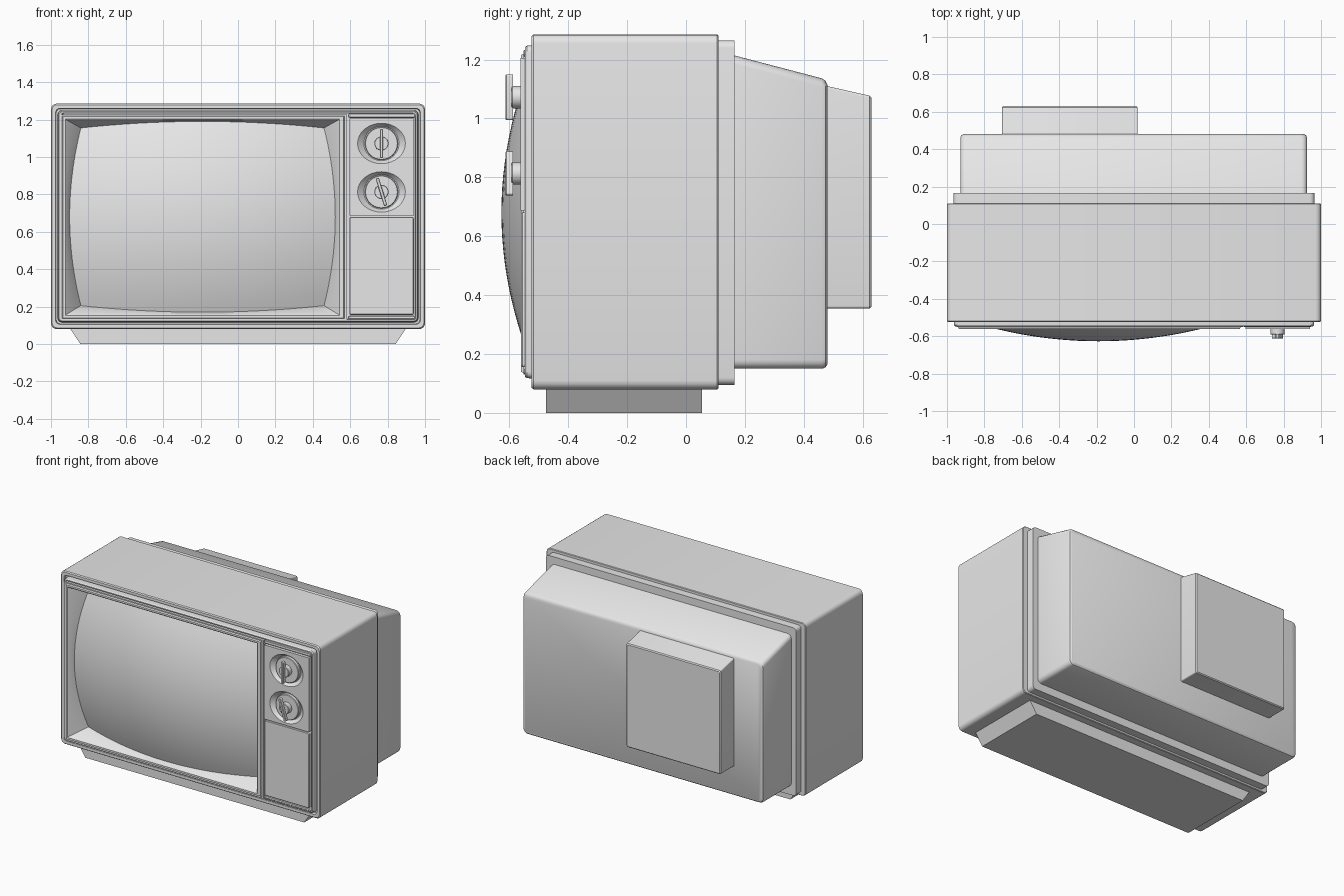
import bpy, bmesh, math
from mathutils import Vector

cube = bpy.data.objects.get("Cube")
if cube:
    bpy.data.objects.remove(cube, do_unlink=True)

grey = bpy.data.materials.new("light_grey")
grey.use_nodes = True
grey.diffuse_color = (0.8, 0.8, 0.8, 1)
grey.node_tree.nodes["Principled BSDF"].inputs["Base Color"].default_value = (0.8, 0.8, 0.8, 1)


def finish(name, bm, recalc=True):
    if recalc:
        bmesh.ops.recalc_face_normals(bm, faces=bm.faces)
    mesh = bpy.data.meshes.new(name)
    bm.to_mesh(mesh)
    bm.free()
    obj = bpy.data.objects.new(name, mesh)
    bpy.context.collection.objects.link(obj)
    mesh.materials.append(grey)
    bpy.ops.object.select_all(action='DESELECT')
    obj.select_set(True)
    bpy.context.view_layer.objects.active = obj
    bpy.ops.object.shade_smooth_by_angle(angle=math.radians(30))
    return obj


def loft(name, loops, cap_start=True, cap_end=True):
    """Skin a list of equally long point loops."""
    bm = bmesh.new()
    rows = [[bm.verts.new(p) for p in loop] for loop in loops]
    n = len(rows[0])
    for a, b in zip(rows, rows[1:]):
        for i in range(n):
            j = (i + 1) % n
            bm.faces.new((a[i], a[j], b[j], b[i]))
    if cap_start:
        bm.faces.new(rows[0])
    if cap_end:
        bm.faces.new(rows[-1])
    return finish(name, bm)


def rounded(x0, x1, z0, z1, r, y, steps=5):
    """Rounded rectangle standing in the xz plane."""
    pts = []
    corners = ((x1 - r, z1 - r), (x0 + r, z1 - r), (x0 + r, z0 + r), (x1 - r, z0 + r))
    for k, (cx, cz) in enumerate(corners):
        for i in range(steps):
            a = math.pi / 2 * (k + i / (steps - 1))
            pts.append((cx + r * math.cos(a), y, cz + r * math.sin(a)))
    return pts


def square_params(n):
    """Points around the unit square, counter-clockwise from its lower left corner."""
    t = [-1 + 2 * i / n for i in range(n)]
    return ([(s, -1) for s in t] + [(1, s) for s in t]
            + [(-s, 1) for s in t] + [(-1, -s) for s in t])


def rect_loop(x0, x1, z0, z1, y, n):
    return [((x0 + x1) / 2 + u * (x1 - x0) / 2, y, (z0 + z1) / 2 + v * (z1 - z0) / 2)
            for u, v in square_params(n)]


def slab(name, x0, x1, z0, z1, front, back, r=0.01, b=0.004):
    """Plate with rounded corners and a softened front edge."""
    return loft(name, [rounded(x0, x1, z0, z1, r, back),
                       rounded(x0, x1, z0, z1, r, front + b),
                       rounded(x0 + b, x1 - b, z0 + b, z1 - b, r - b / 2, front)])


# Cabinet with a rim groove, a raised inner frame and a shallow cavity
def cabinet_ring(inset, y, r):
    return rounded(-1 + inset, 1 - inset, 0.08 + inset, 1.285 - inset, r, y)


loft("cabinet", [cabinet_ring(i, y, r) for i, y, r in (
    (0.004, 0.11, 0.026), (0, 0.106, 0.03), (0, -0.518, 0.03), (0.006, -0.525, 0.027),
    (0.025, -0.525, 0.022), (0.028, -0.505, 0.022), (0.036, -0.505, 0.022),
    (0.038, -0.54, 0.022), (0.043, -0.547, 0.02), (0.05, -0.547, 0.02), (0.053, -0.42, 0.02))])

# Back flange, rear housing and rear tube cover
loft("back_flange", [rounded(-0.965, 0.965, 0.095, 1.265, 0.025, y) for y in (0.1, 0.165)])
loft("rear_housing", [rounded(-0.928 + i, 0.925 - i, 0.15 + i, top, 0.03, y) for i, top, y in (
    (0, 1.215, 0.16), (0, 1.136, 0.462), (0.004, 1.128, 0.473), (0.014, 1.115, 0.48))])
loft("rear_cover", [rounded(-0.705 + i, 0.02 - i, 0.355 + i, top, 0.008, y) for i, top, y in (
    (0, 1.112, 0.47), (0, 1.077, 0.624), (0.006, 1.07, 0.63))])

# Tapered base
loft("base", [[(sx * w, y, z) for sx, y in ((-1, -0.475), (1, -0.475), (1, 0.055), (-1, 0.055))]
              for w, z in ((0.843, 0), (0.9, 0.085))])


# Bulging picture tube
def tube_point(u, v):
    dx = u * (0.65 + 0.06 * (1 - v * v))
    dz = v * (0.475 + 0.035 * (1 - u * u))
    return Vector((-0.19 + dx, -0.627 + 0.22 * dx * dx + 0.39 * dz * dz, 0.68 + dz))


N = 24
bm = bmesh.new()
grid = [[bm.verts.new(tube_point(2 * i / N - 1, 2 * j / N - 1)) for i in range(N + 1)]
        for j in range(N + 1)]
for j in range(N):
    for i in range(N):
        bm.faces.new((grid[j][i], grid[j][i + 1], grid[j + 1][i + 1], grid[j + 1][i]))
finish("screen", bm, recalc=False)

# Screen surround, sloping from the tube edge out to a rectangular bezel
loft("screen_bezel", [[tube_point(u, v) for u, v in square_params(N)]]
     + [rect_loop(*ring, N) for ring in (
         (-0.918, 0.537, 0.158, 1.198, -0.557),
         (-0.923, 0.542, 0.153, 1.203, -0.561),
         (-0.935, 0.565, 0.14, 1.215, -0.561),
         (-0.94, 0.57, 0.135, 1.22, -0.552),
         (-0.949, 0.584, 0.131, 1.228, -0.552),
         (-0.949, 0.584, 0.131, 1.228, -0.43))], False, False)

# Control side: backing frame strips and the plain lower panel
slab("panel_top_strip", 0.588, 0.949, 1.209, 1.233, -0.552, -0.43)
slab("panel_bottom_strip", 0.588, 0.949, 0.131, 0.151, -0.552, -0.43, 0.008)
slab("lower_panel", 0.595, 0.94, 0.155, 0.68, -0.56, -0.43)

# Upper panel in two cells, each with a dished knob well and a pointer knob
KX = 0.767


def ellipse_loop(z, rx, rz, y, n):
    angles = [math.pi * 1.25 + math.tau * i / (4 * n) for i in range(4 * n)]
    return [(KX + rx * math.cos(a), y, z + rz * math.sin(a)) for a in angles]


def disc(name, z, radius, back, front):
    c = 0.003
    return loft(name, [ellipse_loop(z, r, r, y, 8) for r, y in (
        (radius, back), (radius, front + c), (radius - c, front))])


for label, z, z0, z1, tilt in (("upper", 1.072, 0.944, 1.205, 0), ("lower", 0.813, 0.688, 0.944, -17)):
    loft(label + "_knob_well", [
        rect_loop(0.595, 0.94, z0, z1, -0.43, 8),
        rect_loop(0.595, 0.94, z0, z1, -0.562, 8),
        ellipse_loop(z, 0.128, 0.108, -0.562, 8),
        ellipse_loop(z, 0.094, 0.092, -0.535, 8)], False, True)
    disc(label + "_knob_disc", z, 0.088, -0.53, -0.557)
    disc(label + "_knob_hub", z, 0.038, -0.55, -0.592)
    bar = slab(label + "_knob_pointer", -0.009, 0.009, -0.077, 0.077, -0.613, -0.588, 0.006, 0.003)
    bar.location = (KX, 0, z)
    bar.rotation_euler.y = math.radians(tilt)
